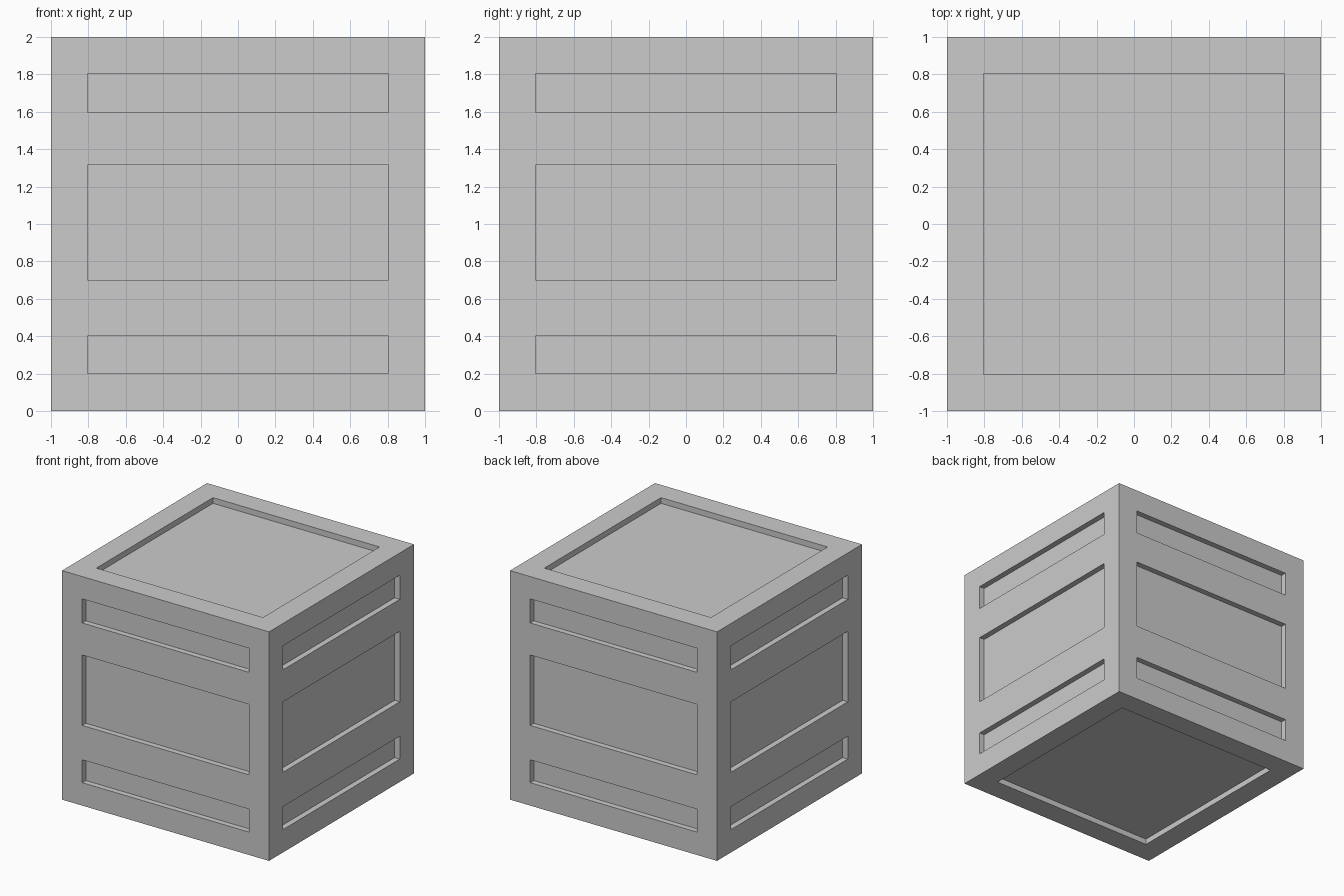
import bpy, bmesh
from mathutils import Vector

if "Cube" in bpy.data.objects:
    bpy.data.objects.remove(bpy.data.objects["Cube"])

RIM = 0.805                                        # half width of every panel
BANDS = [(0.2, 0.4), (0.7, 1.315), (1.595, 1.805)]  # panel heights on the sides
DEPTH = 0.05

# Solid crate block standing on the floor
bm = bmesh.new()
bmesh.ops.create_cube(bm, size=2)
bmesh.ops.translate(bm, vec=(0, 0, 1), verts=bm.verts)


def slice_at(co, axis):
    bmesh.ops.bisect_plane(bm, geom=bm.verts[:] + bm.edges[:] + bm.faces[:],
                           plane_co=co, plane_no=axis, dist=1e-5)


# Panel outlines
for s in (-RIM, RIM):
    slice_at(Vector((s, 0, 0)), Vector((1, 0, 0)))
    slice_at(Vector((0, s, 0)), Vector((0, 1, 0)))
for z in [h for band in BANDS for h in band]:
    slice_at(Vector((0, 0, z)), Vector((0, 0, 1)))


def is_panel(face):
    c = face.calc_center_median()
    if abs(c.x) > 0.01 and abs(c.y) > 0.01:
        return False
    if abs(face.normal.z) > 0.5:
        return max(abs(c.x), abs(c.y)) < 0.01
    return any(lo < c.z < hi for lo, hi in BANDS)


# Sunken panels on all six sides
bm.normal_update()
panels = [f for f in bm.faces if is_panel(f)]
bmesh.ops.inset_individual(bm, faces=panels, thickness=0, depth=-DEPTH)

mesh = bpy.data.meshes.new("crate")
bm.to_mesh(mesh)
bm.free()
bpy.context.collection.objects.link(bpy.data.objects.new("crate", mesh))
